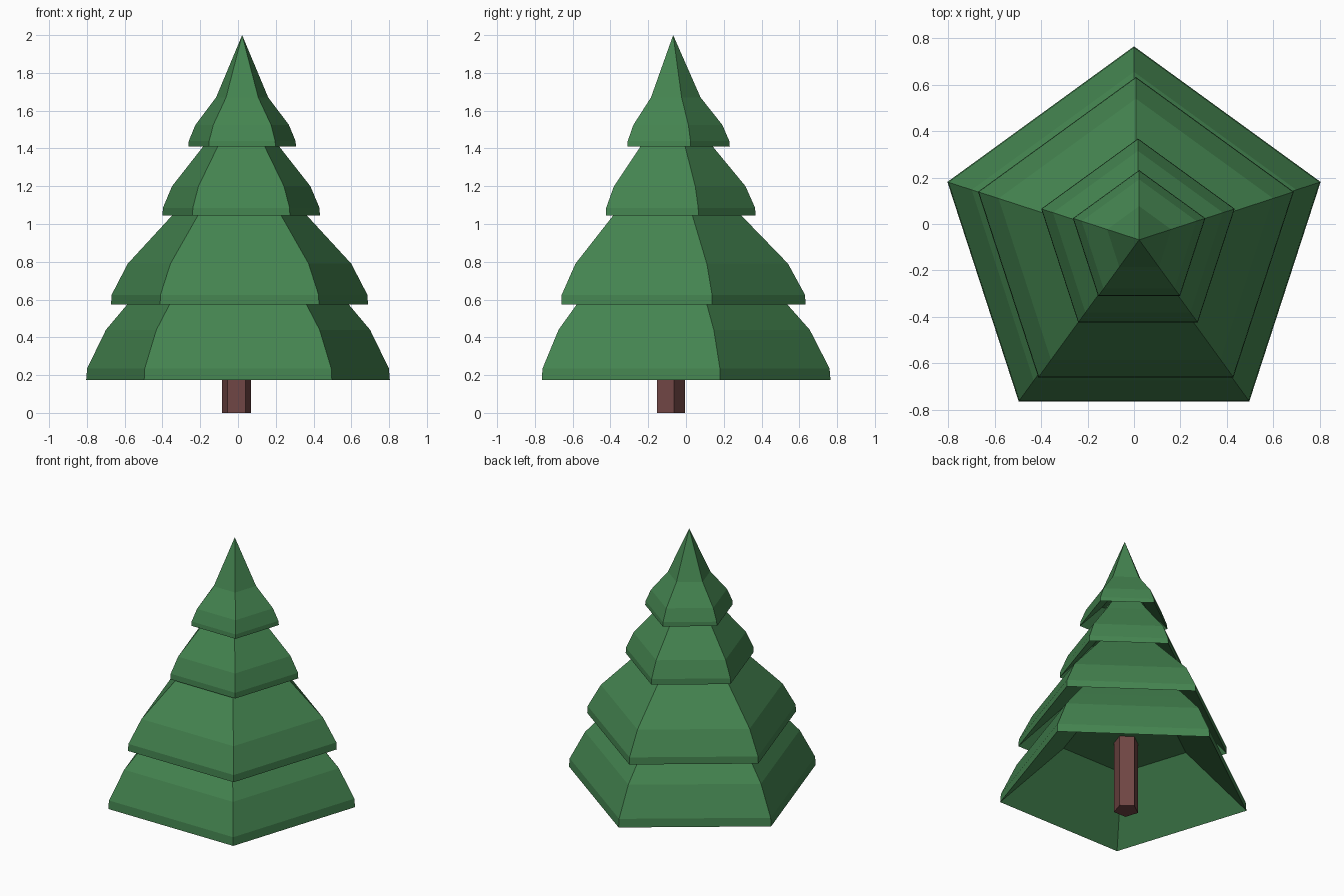
import bpy
import bmesh
from math import cos, sin, pi

SIDES = 5

if "Cube" in bpy.data.objects:
    bpy.data.objects.remove(bpy.data.objects["Cube"], do_unlink=True)


def make_material(name, rgb):
    mat = bpy.data.materials.new(name)
    mat.use_nodes = True
    mat.diffuse_color = (*rgb, 1)
    mat.node_tree.nodes["Principled BSDF"].inputs["Base Color"].default_value = (*rgb, 1)
    return mat


def five_sided(name, centre, profile, mat):
    """Sweep (radius, height) points around a pentagon and close both ends."""
    bm = bmesh.new()
    rings = []
    for r, z in profile:
        angles = [pi / 2 + 2 * pi * i / SIDES for i in range(SIDES)]
        rings.append([bm.verts.new((centre[0] + r * cos(a), centre[1] + r * sin(a), z))
                      for a in angles])
    for low, high in zip(rings, rings[1:]):
        for i in range(SIDES):
            j = (i + 1) % SIDES
            bm.faces.new((low[i], low[j], high[j], high[i]))
    bm.faces.new(rings[0][::-1])
    bm.faces.new(rings[-1])
    # A zero-radius ring collapses to a pointed tip
    bmesh.ops.remove_doubles(bm, verts=bm.verts, dist=0.0001)
    bmesh.ops.recalc_face_normals(bm, faces=bm.faces)
    mesh = bpy.data.meshes.new(name)
    bm.to_mesh(mesh)
    bm.free()
    mesh.materials.append(mat)
    obj = bpy.data.objects.new(name, mesh)
    bpy.context.collection.objects.link(obj)
    return obj


green = make_material("needle green", (0.058, 0.231, 0.08))
brown = make_material("bark brown", (0.162, 0.061, 0.058))

# Trunk, running up into the hollow of the lowest tier
five_sided("trunk", (-0.008, -0.088), [(0.082, 0), (0.082, 0.54)], brown)

# Foliage tiers: hollow ceiling, rim, shoulder, then the tapering top
five_sided("bottom_tier", (0, -0.08),
           [(0.42, 0.52), (0.845, 0.175), (0.84, 0.235), (0.735, 0.44),
            (0.62, 0.57), (0.41, 0.8)], green)
five_sided("lower_tier", (0.008, -0.082),
           [(0.36, 0.87), (0.715, 0.575), (0.712, 0.625), (0.622, 0.79),
            (0.38, 1.04), (0.225, 1.2)], green)
five_sided("upper_tier", (0.017, -0.07),
           [(0.22, 1.25), (0.438, 1.045), (0.436, 1.085), (0.385, 1.2),
            (0.22, 1.4), (0.13, 1.52)], green)
five_sided("top_tier", (0.022, -0.068),
           [(0.15, 1.53), (0.3, 1.41), (0.297, 1.44), (0.26, 1.525),
            (0.145, 1.67), (0, 2)], green)
